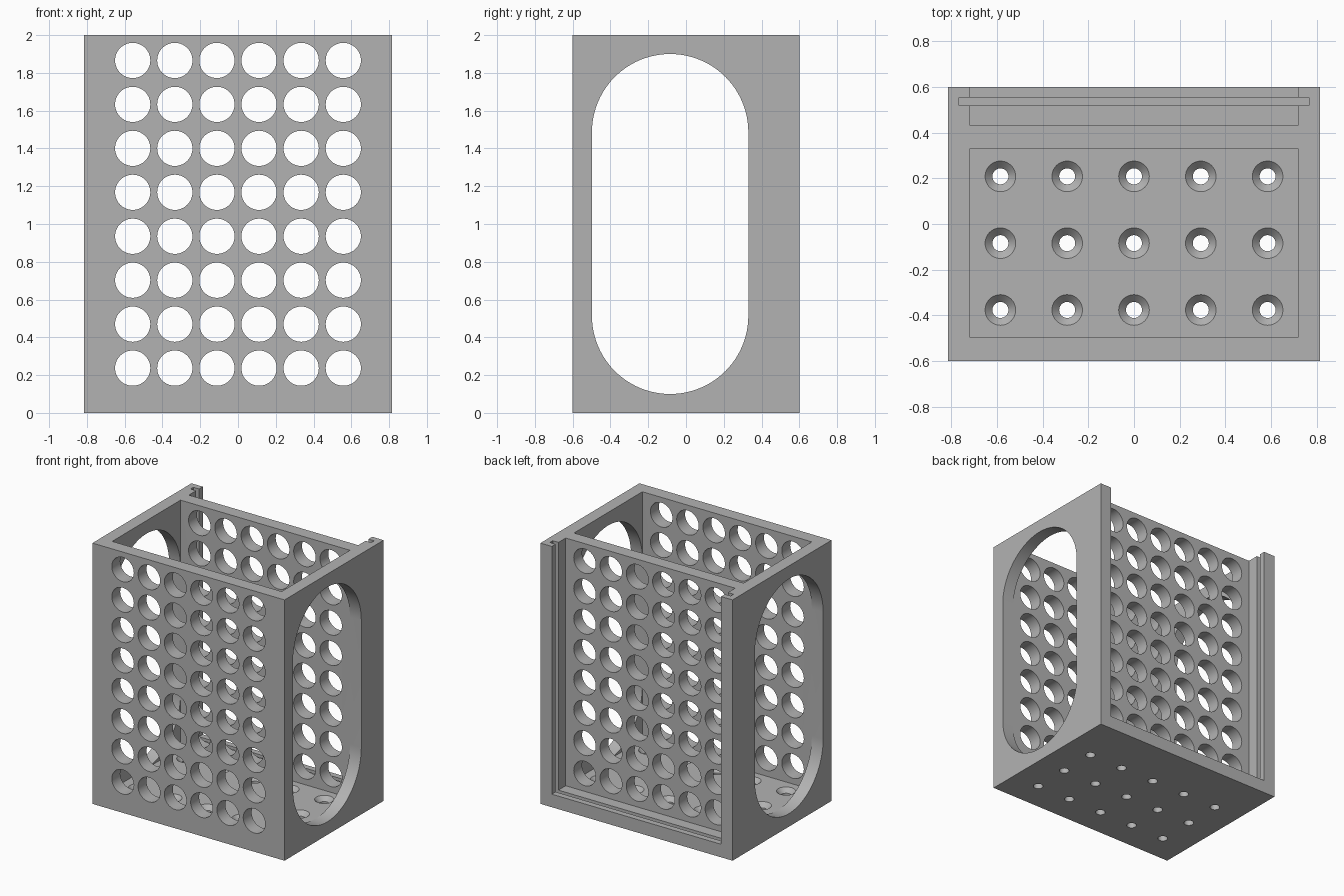
import bpy, bmesh
from math import pi, cos, sin
from mathutils import Matrix, Vector

if "Cube" in bpy.data.objects:
    bpy.data.objects.remove(bpy.data.objects["Cube"])

HALF_X, HALF_Y, HEIGHT = 0.815, 0.6, 2.0
INNER_X, FLOOR = 0.719, 0.1
CAVITY_FRONT, CAVITY_BACK = -0.498, 0.33
MID_Y = (CAVITY_FRONT + CAVITY_BACK) / 2
ABOVE = HEIGHT + 0.2

grey = bpy.data.materials.new("grey plastic")
grey.use_nodes = True
colour = (0.45, 0.45, 0.45, 1)
grey.diffuse_color = colour
grey.node_tree.nodes["Principled BSDF"].inputs["Base Color"].default_value = colour


def make_object(name, bm):
    bmesh.ops.recalc_face_normals(bm, faces=bm.faces)
    mesh = bpy.data.meshes.new(name)
    bm.to_mesh(mesh)
    bm.free()
    mesh.materials.append(grey)
    obj = bpy.data.objects.new(name, mesh)
    bpy.context.collection.objects.link(obj)
    return obj


def box(name, low, high):
    low, high = Vector(low), Vector(high)
    bm = bmesh.new()
    bmesh.ops.create_cube(bm, size=1, matrix=Matrix.Translation((low + high) / 2)
                          @ Matrix.Diagonal((high - low).to_4d()))
    return make_object(name, bm)


def add_rings(bm, rings):
    """Bridge a stack of matching point loops and cap both ends."""
    loops = [[bm.verts.new(p) for p in ring] for ring in rings]
    for a, b in zip(loops, loops[1:]):
        for i in range(len(a)):
            j = (i + 1) % len(a)
            bm.faces.new((a[i], a[j], b[j], b[i]))
    bm.faces.new(loops[0])
    bm.faces.new(loops[-1])


def circle(radius, steps=48):
    return [(radius * cos(2 * pi * i / steps), radius * sin(2 * pi * i / steps))
            for i in range(steps)]


# Outer block of the holder
holder = box("holder_body", (-HALF_X, -HALF_Y, 0), (HALF_X, HALF_Y, HEIGHT))

# Main cavity, rear recess and the groove for a sliding back panel
cutters = [
    box("cavity_cutter", (-INNER_X, CAVITY_FRONT, FLOOR), (INNER_X, CAVITY_BACK, ABOVE)),
    box("recess_cutter", (-INNER_X, 0.431, FLOOR), (INNER_X, 0.8, ABOVE)),
    box("groove_cutter", (-0.767, 0.519, 0.053), (0.767, 0.554, ABOVE)),
]

# Rounded openings through both side walls
bm = bmesh.new()
radius, steps = 0.414, 48
outline = []
for middle, start in ((HEIGHT - FLOOR - radius, 0), (FLOOR + radius, pi)):
    for i in range(steps + 1):
        a = start + pi * i / steps
        outline.append((MID_Y + radius * cos(a), middle + radius * sin(a)))
add_rings(bm, [[(x, y, z) for y, z in outline] for x in (-1, 1)])
cutters.append(make_object("side_opening_cutter", bm))

# Grid of round vents through the front and back walls
bm = bmesh.new()
for col in range(6):
    for row in range(8):
        cx, cz = (col - 2.5) * 0.223, 0.237 + row * 0.2327
        add_rings(bm, [[(cx + u, y, cz + v) for u, v in circle(0.0933)]
                       for y in (-0.8, 0.8)])
cutters.append(make_object("vent_cutter", bm))

# Countersunk drain holes in the floor
bm = bmesh.new()
profile = ((0.035, -0.1), (0.035, FLOOR - 0.033), (0.067, FLOOR), (0.067, FLOOR + 0.05))
for col in range(-2, 3):
    for row in range(-1, 2):
        cx, cy = col * 0.2925, MID_Y + row * 0.2925
        add_rings(bm, [[(cx + u, cy + v, z) for u, v in circle(r)] for r, z in profile])
cutters.append(make_object("drain_cutter", bm))

# Cut everything out of the block, then drop the cutters
for cutter in cutters:
    cutter.hide_render = True
    mod = holder.modifiers.new(cutter.name, "BOOLEAN")
    mod.operation = "DIFFERENCE"
    mod.solver = "EXACT"
    mod.object = cutter
bpy.context.view_layer.update()
evaluated = holder.evaluated_get(bpy.context.evaluated_depsgraph_get())
result = bpy.data.meshes.new_from_object(evaluated)
holder.modifiers.clear()
holder.data = result
result.materials.clear()
result.materials.append(grey)
for poly in result.polygons:
    poly.material_index = 0
for cutter in cutters:
    bpy.data.objects.remove(cutter)

# Smooth bores with sharp rims
bpy.ops.object.select_all(action="DESELECT")
holder.select_set(True)
bpy.context.view_layer.objects.active = holder
bpy.ops.object.shade_smooth_by_angle(angle=pi / 6)
